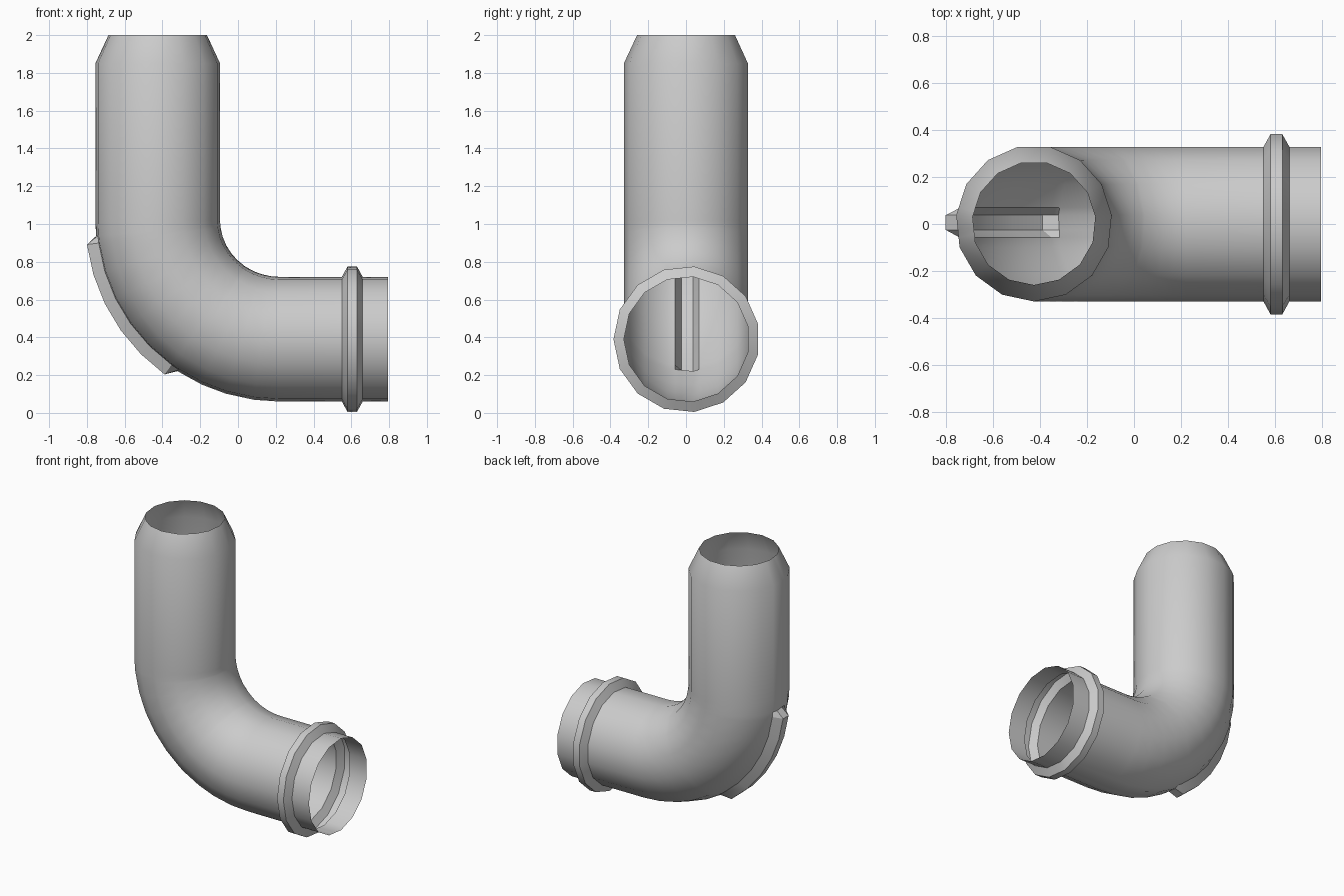
import bpy, bmesh
from math import sin, cos, radians

if "Cube" in bpy.data.objects:
    bpy.data.objects.remove(bpy.data.objects["Cube"])

SIDES, R = 15, 0.332
YC = 0.003                     # sideways centre of the tube
CX, CZ = 0.22, 1.02            # centre of the bend
AX, AZ = 0.645, 0.63           # bend radii of the tube axis
RIB_W = -0.383                 # outer level of the raised rib


def section():
    """15-sided section plus extra points on the outer side for the rib."""
    pts = [(R * cos(radians(180 + 24 * k)), R * sin(radians(180 + 24 * k)), False)
           for k in range(SIDES)]
    a, b, c = pts[3], pts[4], pts[5]      # outer side of the bend

    def on_edge(p, q, y, raised):
        t = (y - p[0]) / (q[0] - p[0])
        return (y, p[1] + t * (q[1] - p[1]), raised)

    return (pts[:4]
            + [on_edge(a, b, -0.060, False), on_edge(a, b, -0.028, True)]
            + [(b[0], b[1], True), on_edge(b, c, 0.067, False)]
            + pts[5:])


SECTION = section()
rings = []


def ring(x, z, phi, radius=R, raised=False):
    nx, nz = cos(radians(phi)), sin(radians(phi))
    s = radius / R
    loop = []
    for y, w, is_rib in SECTION:
        d = RIB_W if (raised and is_rib) else w * s
        loop.append((x + nx * d, y * s + YC, z + nz * d))
    rings.append(loop)


# Upright leg with tapered open mouth
ring(CX - AX, 2.0, 0, 0.262)
ring(CX - AX, 1.85, 0)

# Bend, with the hollow rib pressed outward along its back
raised = [7.3 + 9.28 * i for i in range(6)]
for phi in [0, 5.0] + raised + [56.3, 65, 73, 82, 90]:
    ring(CX - AX * cos(radians(phi)), CZ - AZ * sin(radians(phi)), phi,
         raised=phi in raised)

# Horizontal leg with the pressed-out collar and open end
for x, r in [(0.55, R), (0.58, 0.387), (0.63, 0.387), (0.66, R), (0.795, R)]:
    ring(x, CZ - AZ, 90, r)

# Skin the rings
bm = bmesh.new()
vr = [[bm.verts.new(p) for p in loop] for loop in rings]
n = len(SECTION)
for a, b in zip(vr, vr[1:]):
    for i in range(n):
        j = (i + 1) % n
        bm.faces.new((a[i], a[j], b[j], b[i]))
bmesh.ops.recalc_face_normals(bm, faces=bm.faces)
# Make sure the open shell faces outward
bm.normal_update()
f = max(bm.faces, key=lambda f: f.calc_center_median().y)
if f.normal.y < 0:
    bmesh.ops.reverse_faces(bm, faces=bm.faces)

mesh = bpy.data.meshes.new("elbow_pipe")
bm.to_mesh(mesh)
bm.free()
pipe = bpy.data.objects.new("elbow_pipe", mesh)
bpy.context.collection.objects.link(pipe)
bpy.context.view_layer.objects.active = pipe
pipe.select_set(True)
bpy.ops.object.shade_smooth_by_angle(angle=radians(30))
